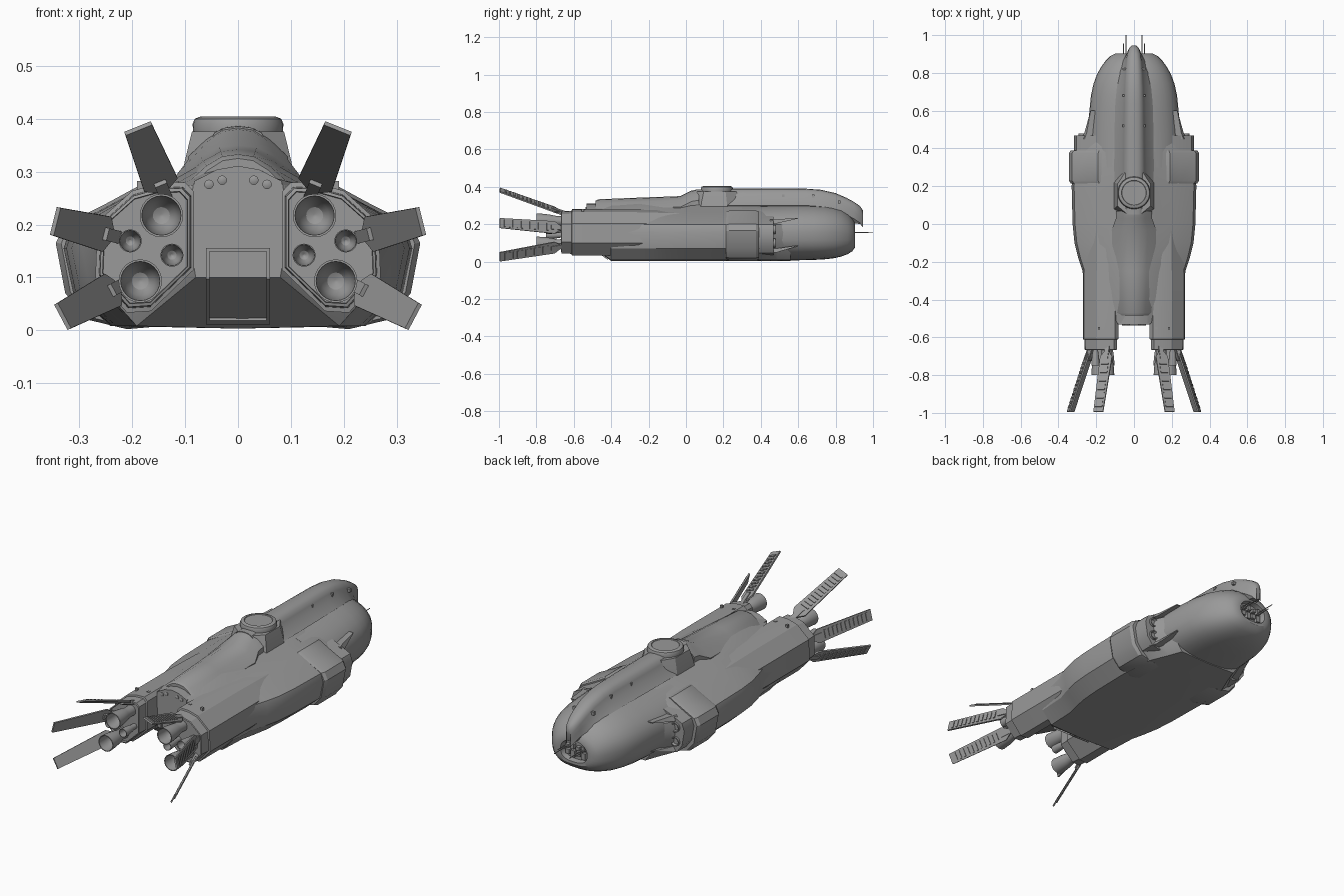
import bpy, bmesh, math
from mathutils import Vector

grey = bpy.data.materials.new("hull grey")
grey.diffuse_color = (0.32, 0.32, 0.32, 1)


def finish(name, bm, mirror=False, angle=30):
    bmesh.ops.recalc_face_normals(bm, faces=bm.faces)
    me = bpy.data.meshes.new(name)
    bm.to_mesh(me)
    bm.free()
    me.materials.append(grey)
    ob = bpy.data.objects.new(name, me)
    bpy.context.collection.objects.link(ob)
    bpy.ops.object.select_all(action='DESELECT')
    ob.select_set(True)
    bpy.context.view_layer.objects.active = ob
    bpy.ops.object.shade_smooth_by_angle(angle=math.radians(angle))
    if mirror:
        ob.modifiers.new("mirror", 'MIRROR').use_mirror_merge = False
    return ob


def add_loft(bm, rings):
    vs = [[bm.verts.new(p) for p in r] for r in rings]
    n = len(vs[0])
    for a, b in zip(vs, vs[1:]):
        for i in range(n):
            bm.faces.new((a[i], a[(i + 1) % n], b[(i + 1) % n], b[i]))
    bm.faces.new(vs[0])
    bm.faces.new(vs[-1])


def loft(name, rings, mirror=False, angle=30):
    bm = bmesh.new()
    add_loft(bm, rings)
    return finish(name, bm, mirror, angle)


def sym(y, half):
    """Full ring at y from a half profile running top centre to bottom centre."""
    return [(x, y, z) for x, z in half] + [(-x, y, z) for x, z in half[-2:0:-1]]


def lathe(name, x, z, prof, n=24, mirror=False):
    rings = [[(x + r * math.cos(i * math.tau / n), y, z + r * math.sin(i * math.tau / n))
              for i in range(n)] for r, y in prof]
    return loft(name, rings, mirror)


def prism(name, yz, x0, x1, mirror=False):
    return loft(name, [[(x, y, z) for y, z in yz] for x in (x0, x1)], mirror)


def box(name, lo, hi, mirror=False):
    return prism(name, [(lo[1], lo[2]), (hi[1], lo[2]), (hi[1], hi[2]), (lo[1], hi[2])],
                 lo[0], hi[0], mirror)


# Main hull: narrow tail, wide shoulders, faired into the nose
base = [(0, .335), (.06, .32), (.12, .286), (.19, .265), (.315, .197),
        (.328, .155), (.31, .07), (.24, .008), (0, .003)]


def hull_ring(y, w, roof=0):
    return sym(y, [(x if x < .15 else x * w / .328, z + (roof if x < .15 and z > .2 else 0))
                   for x, z in base])


tail = [(0, .30), (.04, .296), (.07, .288), (.085, .275), (.09, .22),
        (.09, .17), (.085, .13), (.08, .1), (0, .1)]
loft("main_hull", [sym(-.53, tail), hull_ring(-.4, .262, -.01), hull_ring(-.25, .272),
                   hull_ring(-.18, .295), hull_ring(-.1, .315), hull_ring(0, .325),
                   hull_ring(.2, .33), hull_ring(.38, .318), hull_ring(.44, .285, -.01),
                   hull_ring(.49, .257, -.025), hull_ring(.56, .222, -.05)])

# Raised band around the shoulders, and the jet housing in front of it
band = [(0, .25), (.19, .272), (.245, .242), (.328, .2), (.345, .165), (.327, .07),
        (.285, .02), (.21, .002), (0, .02)]
slim = [(x * .97, .14 + (z - .14) * .97) for x, z in band]
loft("shoulder_band", [sym(.215, slim), sym(.23, band), sym(.375, band), sym(.39, slim)])
housing = [(.2, .245), (.25, .226), (.305, .198), (.318, .16), (.305, .085), (.275, .045), (.2, .03)]
loft("jet_housing", [[(x, y, z) for x, z in housing] for y in (.37, .468)], True)


# Rounded nose with a flatter belly and a recessed front bay
def nose_ring(y, w, b, t):
    pts, mid = [], b + (t - b) * .5
    for i in range(17):
        a = math.pi * i / 16
        s, c = math.sin(a), math.cos(a)
        n = 2.05 if c > 0 else 2.7
        x = 0 if i in (0, 16) else w * s ** (2 / n)
        pts.append((x, mid + (t - mid) * math.copysign(abs(c) ** (2 / n), c)))
    return sym(y, pts)


loft("nose", [nose_ring(*s) for s in [
    (.3, .25, .006, .305), (.48, .245, .006, .308), (.6, .236, .007, .31), (.68, .228, .009, .308),
    (.74, .215, .012, .303), (.79, .197, .018, .293), (.83, .175, .027, .28), (.865, .15, .04, .258),
    (.89, .124, .056, .232), (.903, .098, .075, .208), (.903, .075, .088, .196),
    (.875, .07, .092, .192)]])

# Sensor boxes inside the front bay, with antennas
for i in range(4):
    x = -.045 + i * .03
    box("bay_sensor", (x - .011, .86, .105 + .01 * (i % 2)), (x + .011, .892, .138))
    box("bay_sensor_upper", (x - .009, .86, .148), (x + .009, .897, .172 - .008 * (i % 2)))
lathe("antenna", .043, .155, [(.003, .87), (.002, 1.0)], 6, True)
lathe("short_antenna", .055, .155, [(.003, .87), (.002, .955)], 6, True)


# Top ridge running forward into a beak
def ridge_ring(y, w, t, f, d):
    return sym(y, [(0, t), (.45 * w, t - .003), (.8 * w, t - .012), (w, t - .03), (w + .25 * f, t - .055),
                   (w + f, t - .09), (w * .7, t - d), (0, t - d)])


loft("top_ridge", [ridge_ring(*s) for s in [
    (.05, .055, .386, .045, .14), (.3, .055, .391, .05, .14), (.5, .053, .391, .05, .14),
    (.64, .051, .39, .048, .14), (.72, .049, .384, .042, .14), (.8, .045, .366, .032, .13),
    (.86, .04, .34, .02, .12), (.9, .035, .318, .005, .115), (.93, .026, .297, .0, .095),
    (.945, .012, .275, 0, .03)]], angle=40)
for y, z in ((.52, .352), (.68, .35), (.82, .318)):
    box("ridge_stud", (.042, y - .006, z - .008), (.06, y + .006, z + .008), True)


# Sloping roof deck behind the turret
def deck_ring(y, w, t):
    return sym(y, [(0, t), (.3 * w, t - .004), (.6 * w, t - .022), (w, t - .058), (w, .2), (0, .2)])


loft("roof_deck", [deck_ring(*s) for s in [
    (-.485, .095, .325), (-.47, .1, .333), (-.25, .11, .342), (-.03, .118, .35), (.03, .095, .38),
    (.07, .095, .386)]])
loft("deck_step", [sym(y, [(0, .311), (.04, .304), (.083, .282), (.083, .2), (0, .2)])
                   for y in (-.46, -.532)])

# Turret base and domed cap
foot = [(.105, .08), (.105, .22), (.06, .29), (-.06, .29), (-.105, .22), (-.105, .08),
        (-.045, .03), (.045, .03)]
loft("turret_base", [[(x * s, .17 + (y - .17) * s, z) for x, y in foot]
                     for z, s in ((.27, 1.04), (.32, .96), (.376, .83))])
cap = [(.075, .34), (.084, .365), (.086, .39), (.082, .4), (.072, .404), (.066, .404), (.064, .401)]
loft("turret_cap", [[(r * math.cos(i * math.tau / 32), .165 + r * math.sin(i * math.tau / 32), z)
                     for i in range(32)] for r, z in cap])

# Engine pods with a stepped collar
pod = [(.083, .262), (.1, .28), (.15, .278), (.2, .264), (.266, .205), (.27, .1),
       (.21, .033), (.165, .036), (.083, .115)]


def pod_ring(y, s):
    return [(.172 + (x - .172) * s, y, .155 + (z - .155) * s) for x, z in pod]


loft("engine_pod", [pod_ring(*s) for s in (
    (.1, .92), (-.27, 1), (-.61, 1), (-.612, .93), (-.665, .91), (-.667, .86), (-.655, .85))], True, 20)
for x in (.118, .185):
    box("pod_stud", (x - .006, -.558, .26), (x + .006, -.546, .282), True)

# Engine bells
bell = [(.028, -.62), (.026, -.69), (.032, -.715), (.038, -.755), (.041, -.8),
        (.037, -.8), (.034, -.755), (.027, -.72), (.016, -.704), (.003, -.698)]
for x, z, s in ((.145, .217, 1), (.185, .093, 1), (.125, .142, .53), (.204, .169, .53)):
    lathe("engine_bell" if s == 1 else "small_bell", x, z,
          [(r * s, -.62 + (y + .62) * (1 if s == 1 else .72)) for r, y in bell], 24, True)

# Splayed radiator fins with ribs and hinges
for b, t in (((.143, .268), (.189, .382)), ((.242, .18), (.346, .206)), ((.23, .08), (.332, .026))):
    p, q = Vector((b[0], -.675, b[1])), Vector((t[0], -.995, t[1]))
    out = Vector((q.x - p.x, 0, q.z - p.z)).normalized()
    u = (q - p).normalized()
    v = Vector((-out.z, 0, out.x))
    n = u.cross(v)
    if n.dot(out) < 0:
        n = -n
    L = (q - p).length
    bm = bmesh.new()

    def slab(outline, lo, hi):
        add_loft(bm, [[p + u * a + v * c + n * h for a, c in outline] for h in (lo, hi)])

    slab([(0, .014), (.03, .034), (L, .027), (L, -.027), (.03, -.034), (0, -.014)], -.004, .004)
    for i in range(11):
        a = .065 + i * .024
        slab([(a, .02), (a + .01, .02), (a + .01, -.02), (a, -.02)], .003, .008)
    slab([(-.06, .012), (.05, .012), (.05, -.012), (-.06, -.012)], -.012, .008)
    finish("radiator_fin", bm, True)

# Rear wall hatch frame, following the wall crease
edge = [(-.525, .155), (-.538, .155), (-.538, .097), (-.422, .012), (-.41, .016), (-.525, .105)]
prism("hatch_rail", edge, .054, .061, True)
box("hatch_top_bar", (-.061, -.538, .149), (.061, -.525, .156))
prism("hatch_bottom_bar", [(-.43, .018), (-.42, .011), (-.40, .02), (-.42, .03)], -.061, .061)
for x, z in ((.03, .284), (.055, .276)):
    lathe("rear_lamp", x, z, [(.009, -.52), (.009, -.536), (.005, -.538)], 12, True)

# Forward manoeuvring jets set into the housings, between pointed guards
jet = [(.024, .45), (.024, .478), (.019, .478), (.012, .462)]
for x, z in ((.27, .172), (.27, .1)):
    lathe("manoeuvring_jet", x, z, jet, 16, True)
for name, z0, z1, zt in (("upper_guard", .2, .226, .232), ("lower_guard", .045, .07, .085)):
    loft(name, [[(.2, .45, z0), (.28, .45, z0), (.262, .45, z1), (.2, .45, z1)],
                [(.2, .485, z0 + .004), (.262, .485, z0 + .004), (.25, .485, z1), (.2, .485, z1)],
                [(.2, .6, zt - .002), (.23, .6, zt - .002), (.23, .6, zt + .002), (.2, .6, zt + .002)]], True)
